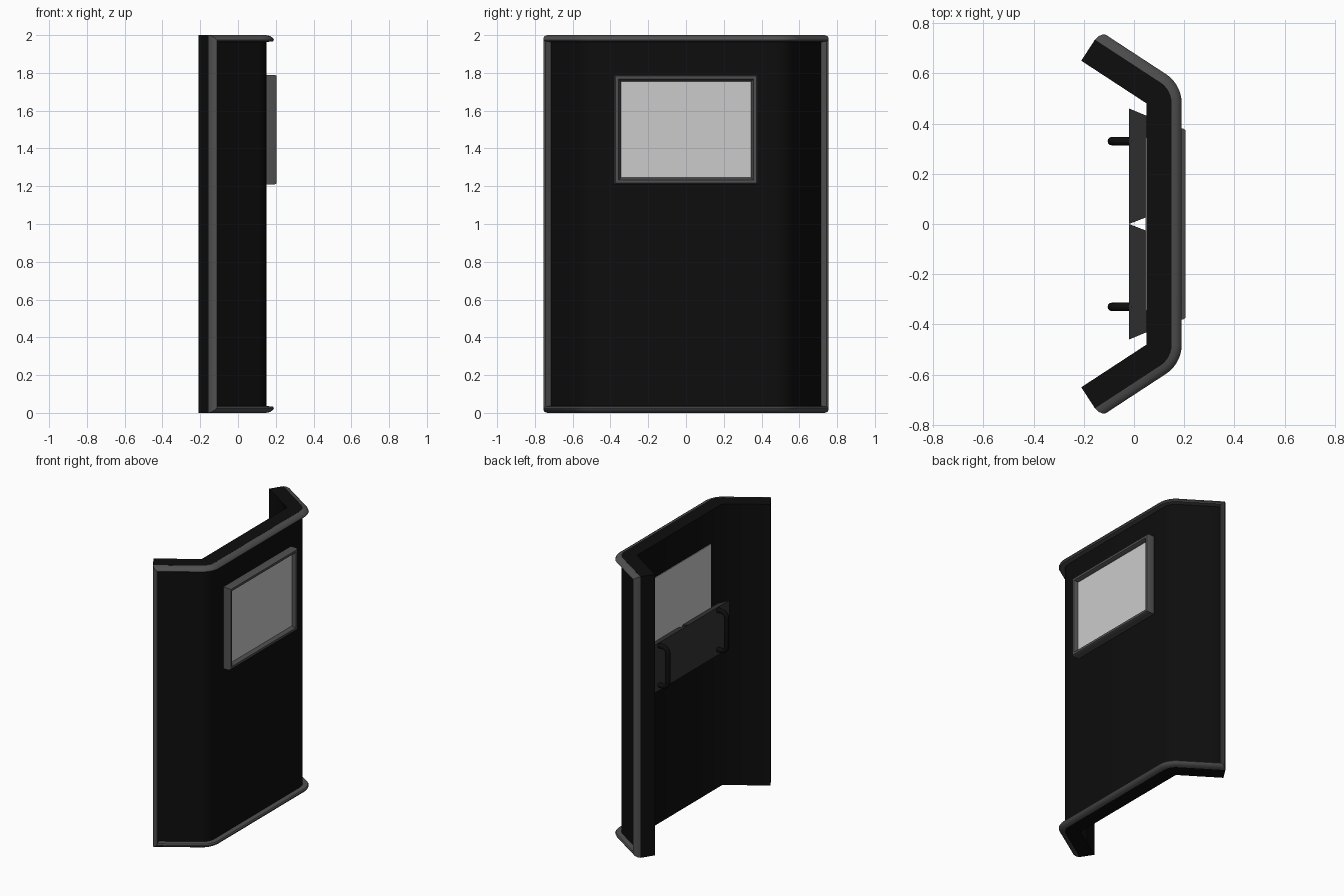
import bpy, bmesh
from math import cos, sin, radians, pi
from mathutils import Vector

if "Cube" in bpy.data.objects:
    bpy.data.objects.remove(bpy.data.objects["Cube"])


def mat(name, v):
    m = bpy.data.materials.new(name)
    m.diffuse_color = (v, v, v, 1)
    m.use_nodes = True
    m.node_tree.nodes["Principled BSDF"].inputs["Base Color"].default_value = m.diffuse_color
    return m


BLACK, RUBBER, PAD, GLASS = mat("black", .004), mat("rubber", .08), mat("pad_grey", .035), mat("glass", .6)


def make(name, verts, faces, m, angle=35):
    me = bpy.data.meshes.new(name)
    me.from_pydata([tuple(v) for v in verts], [], faces)
    bm = bmesh.new()
    bm.from_mesh(me)
    bmesh.ops.recalc_face_normals(bm, faces=bm.faces)
    bm.to_mesh(me)
    bm.free()
    ob = bpy.data.objects.new(name, me)
    bpy.context.collection.objects.link(ob)
    me.materials.append(m)
    bpy.ops.object.select_all(action='DESELECT')
    ob.select_set(True)
    bpy.context.view_layer.objects.active = ob
    bpy.ops.object.shade_smooth_by_angle(angle=radians(angle))
    return ob


def ring(name, sections, m):
    """Closed sweep through a loop of closed cross-sections."""
    n, k = len(sections), len(sections[0])
    faces = [(i * k + j, i * k + (j + 1) % k, (i + 1) % n * k + (j + 1) % k, (i + 1) % n * k + j)
             for i in range(n) for j in range(k)]
    return make(name, [p for s in sections for p in s], faces, m)


def frustum(name, x0, r0, x1, r1, m):
    """Block between two (y0, y1, z0, z1) rectangles."""
    v = [(x, y, z) for x, r in ((x0, r0), (x1, r1))
         for y, z in ((r[0], r[2]), (r[1], r[2]), (r[1], r[3]), (r[0], r[3]))]
    f = [(0, 1, 2, 3), (4, 5, 6, 7)] + [(i, (i + 1) % 4, 4 + (i + 1) % 4, 4 + i) for i in range(4)]
    return make(name, v, f, m)


# Plan path: inner base point and outward normal angle; corners fan around the inner bend
BEND, END, TILT = Vector((.05, .48)), Vector((-.21, .65)), 57
half = [(END, TILT)] + [(BEND, TILT * (1 - i / 8)) for i in range(9)]
path = half + [(Vector((b.x, -b.y)), -a) for b, a in reversed(half)]
inward = (BEND - END).normalized()


def pt(k, d, inset, top):
    b, a = path[k]
    if k == 0:
        b = b + inward * inset
    elif k == len(path) - 1:
        b = b + Vector((inward.x, -inward.y)) * inset
    a = radians(a)
    return (b.x + cos(a) * d, b.y + sin(a) * d, 2 - inset if top else inset)


# Bent shield plate
n = len(path)
secs = [[pt(k, 0, 0, 0), pt(k, .1, 0, 0), pt(k, .1, 0, 1), pt(k, 0, 0, 1)] for k in range(n)]
faces = [(i * 4 + j, i * 4 + (j + 1) % 4, i * 4 + 4 + (j + 1) % 4, i * 4 + 4 + j)
         for i in range(n - 1) for j in range(4)]
faces += [(0, 1, 2, 3), tuple(4 * (n - 1) + j for j in range(4))]
shield = make("shield_plate", [p for s in secs for p in s], faces, BLACK)
bm = bmesh.new()
bm.from_mesh(shield.data)
bmesh.ops.remove_doubles(bm, verts=bm.verts, dist=1e-5)
bm.to_mesh(shield.data)
bm.free()

# Raised edging around the whole front
prof = [(0, .098), (.004, .118), (.014, .134), (.026, .14), (.034, .134), (.036, .098)]
loop = [(k, 1) for k in range(n)] + [(k, 0) for k in reversed(range(n))]
ring("edge_rim", [[pt(k, d, i, t) for i, d in prof] for k, t in loop], RUBBER)

# Window frame and thick glass
fprof = [(0, .148), (0, .195), (.006, .205), (.022, .205), (.036, .18), (.036, .148)]
ring("window_frame", [[(x, sy * (.38 - i), 1.5 + sz * (.29 - i)) for i, x in fprof]
                      for sy, sz in ((1, 1), (-1, 1), (-1, -1), (1, -1))], RUBBER)
g = (-.345, .345, 1.24, 1.765)
frustum("window_glass", .046, g, .182, g, GLASS)

# Arm pads and carry handles on the back
for s, side in ((1, "left"), (-1, "right")):
    frustum("arm_pad_" + side, -.02, (0, s * .46, 1.0, 1.34), .052, (s * .028, s * .43, 1.03, 1.31), PAD)
    cen = [(-.01, 1.05), (-.055, 1.05)]
    cen = [(-.01, 1.04, pi)]
    cen += [(-.05 - .038 * sin(t), 1.078 - .038 * cos(t), pi - t) for t in [i * pi / 12 for i in range(7)]]
    cen += [(x, 2.36 - z, pi - a) for x, z, a in reversed(cen)]
    tube = []
    for x, z, a in cen:
        # ring perpendicular to the path, with tangent (cos a, sin a)
        tube.append([(x - sin(a) * .017 * cos(q), s * .33 + .017 * sin(q), z + cos(a) * .017 * cos(q))
                     for q in [i * pi / 6 for i in range(12)]])
    fs = [(i * 12 + j, i * 12 + (j + 1) % 12, i * 12 + 12 + (j + 1) % 12, i * 12 + 12 + j)
          for i in range(len(tube) - 1) for j in range(12)]
    fs += [tuple(range(12)), tuple(range(12 * len(tube) - 12, 12 * len(tube)))]
    make("handle_" + side, [p for r in tube for p in r], fs, BLACK)
